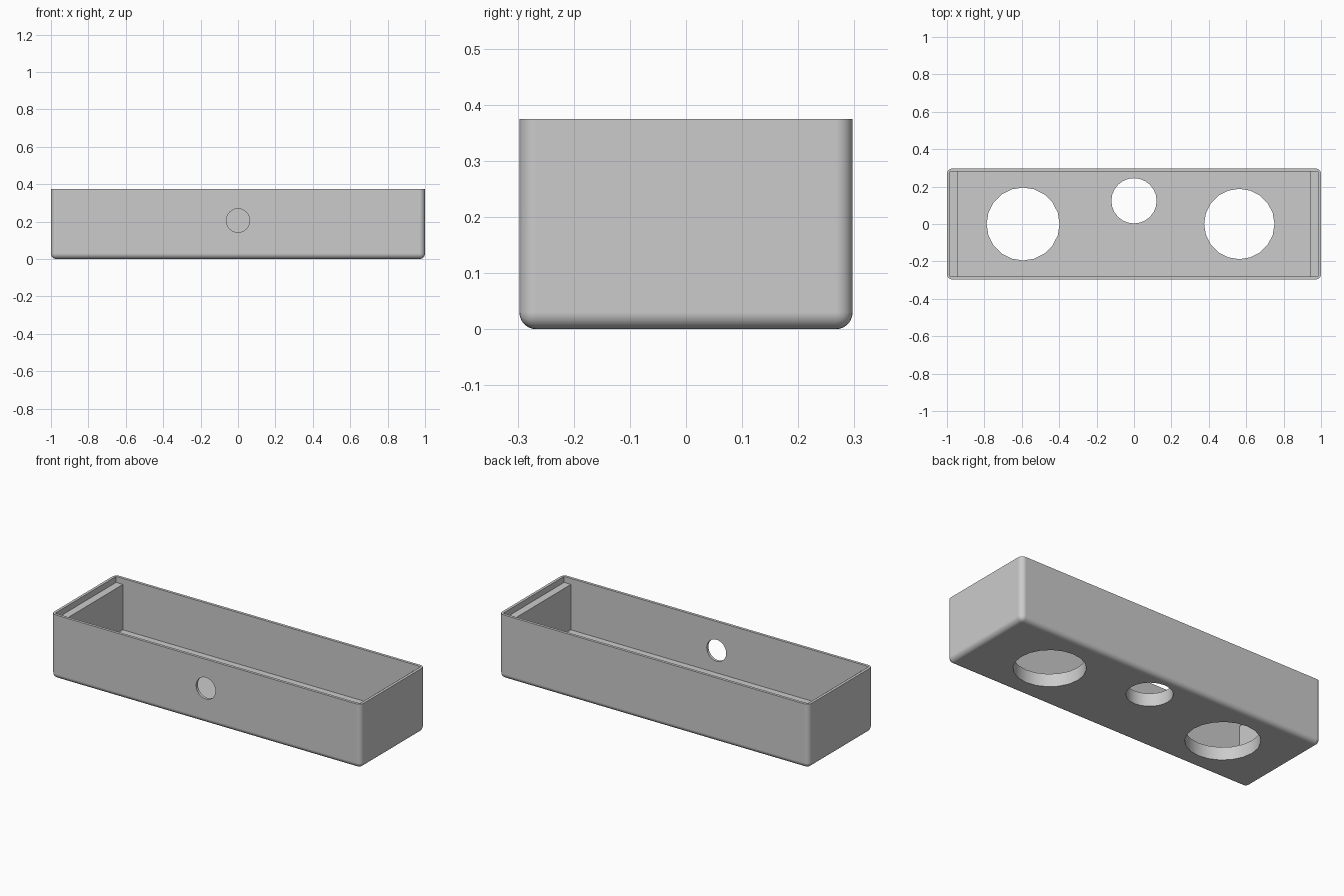
import bpy
import bmesh
from math import pi
from mathutils import Matrix, Vector

cube = bpy.data.objects.get("Cube")
if cube:
    bpy.data.objects.remove(cube, do_unlink=True)

HALF_X, HALF_Y, HEIGHT = 1.0, 0.297, 0.375
WALL, FLOOR, ROUND = 0.016, 0.075, 0.03
LEDGE_X, LEDGE_Z = 0.94, 0.34

grey = bpy.data.materials.new("plain grey")
grey.use_nodes = True
grey.diffuse_color = (0.6, 0.6, 0.6, 1)
grey.node_tree.nodes["Principled BSDF"].inputs["Base Color"].default_value = (0.6, 0.6, 0.6, 1)


def to_object(name, bm):
    bmesh.ops.recalc_face_normals(bm, faces=bm.faces)
    mesh = bpy.data.meshes.new(name)
    bm.to_mesh(mesh)
    bm.free()
    mesh.materials.append(grey)
    obj = bpy.data.objects.new(name, mesh)
    bpy.context.collection.objects.link(obj)
    return obj


def hole_cutter(name, centre, radius, depth, sides, tilt=0):
    bm = bmesh.new()
    matrix = Matrix.Translation(centre) @ Matrix.Rotation(tilt, 4, "X")
    bmesh.ops.create_cone(bm, cap_ends=True, segments=sides, radius1=radius,
                          radius2=radius, depth=depth, matrix=matrix)
    return to_object(name, bm)


# Outer block, rounded everywhere except around the open top
bm = bmesh.new()
bmesh.ops.create_cube(bm, size=1, matrix=Matrix.Translation((0, 0, HEIGHT / 2))
                      @ Matrix.Diagonal((2 * HALF_X, 2 * HALF_Y, HEIGHT, 1)))
rounded = [e for e in bm.edges if min(v.co.z for v in e.verts) < 0.01]
bmesh.ops.bevel(bm, geom=rounded, offset=ROUND, segments=6, profile=0.5, affect="EDGES")
case = to_object("open_case", bm)

# Cavity with a stepped profile that leaves a lid ledge at each end
bm = bmesh.new()
half = [(LEDGE_X, FLOOR), (LEDGE_X, LEDGE_Z), (HALF_X - WALL, LEDGE_Z), (HALF_X - WALL, HEIGHT + 0.1)]
profile = half + [(-x, z) for x, z in reversed(half)]
inner_y = HALF_Y - WALL
face = bm.faces.new([bm.verts.new((x, -inner_y, z)) for x, z in profile])
side = bmesh.ops.extrude_face_region(bm, geom=[face])["geom"]
bmesh.ops.translate(bm, verts=[g for g in side if isinstance(g, bmesh.types.BMVert)],
                    vec=Vector((0, 2 * inner_y, 0)))
cutters = [to_object("cavity_cutter", bm)]

# Floor openings and the round opening in the front wall
cutters += [
    hole_cutter("left_floor_cutter", (0.563, 0, 0), 0.188, 0.3, 20),
    hole_cutter("right_floor_cutter", (-0.593, 0, 0), 0.195, 0.3, 20),
    hole_cutter("middle_floor_cutter", (0, 0.124, 0), 0.121, 0.3, 24),
    hole_cutter("front_wall_cutter", (0, -HALF_Y, 0.206), 0.063, 0.2, 24, pi / 2),
]
for cutter in cutters:
    cutter.hide_render = True
    cut = case.modifiers.new(cutter.name, "BOOLEAN")
    cut.operation = "DIFFERENCE"
    cut.solver = "EXACT"
    cut.object = cutter

# Bake the cuts and drop the cutters
bpy.context.view_layer.update()
graph = bpy.context.evaluated_depsgraph_get()
baked = bpy.data.meshes.new_from_object(case.evaluated_get(graph))
case.modifiers.clear()
case.data = baked
for cutter in cutters:
    bpy.data.objects.remove(cutter, do_unlink=True)

# Smooth rounded edges, crisp rims
for obj in bpy.context.selected_objects:
    obj.select_set(False)
case.select_set(True)
bpy.context.view_layer.objects.active = case
bpy.ops.object.shade_smooth_by_angle(angle=pi / 6)
weighted = case.modifiers.new("flat_panels", "WEIGHTED_NORMAL")
weighted.keep_sharp = True
